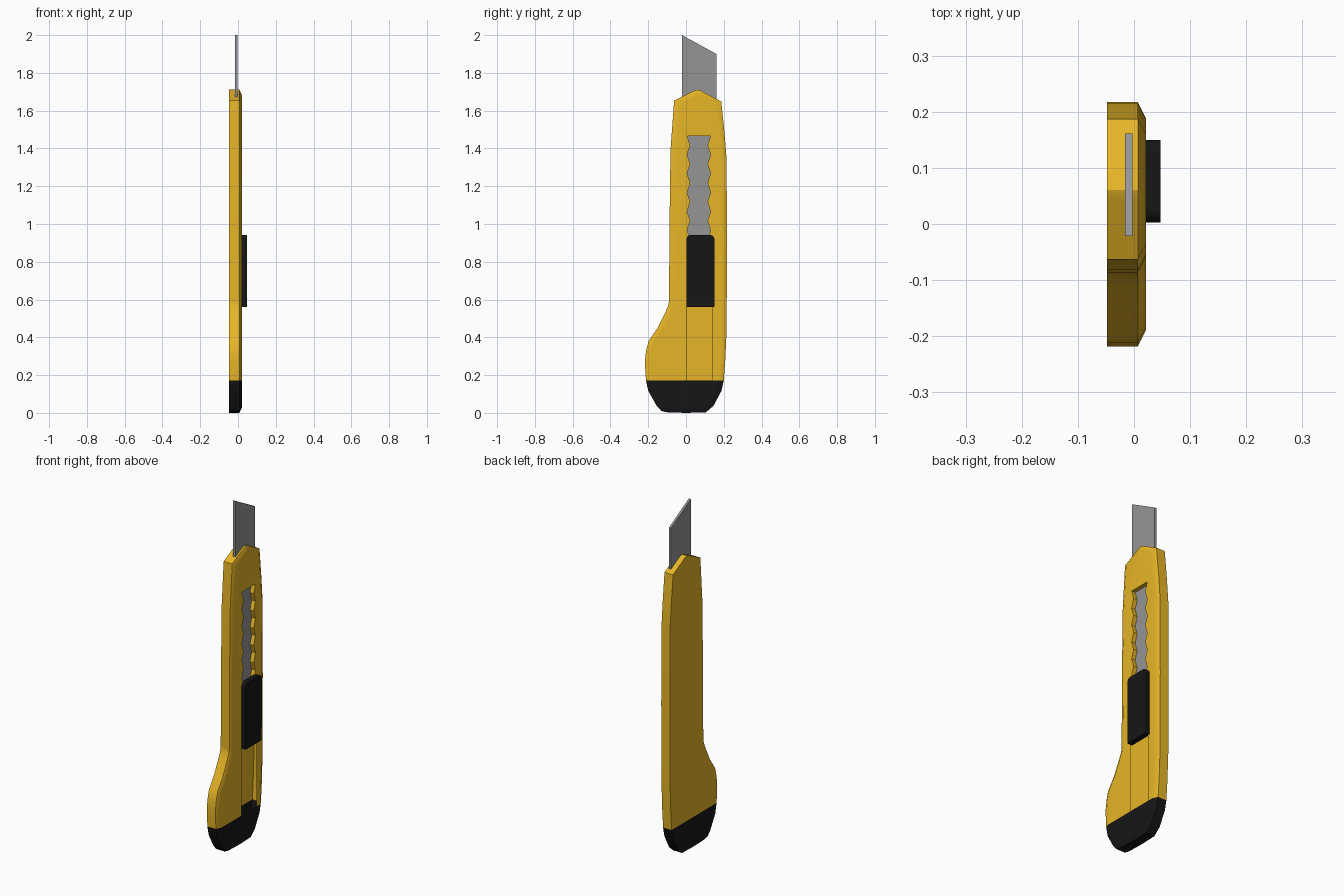
import bpy, bmesh, math
from mathutils import Vector

if "Cube" in bpy.data.objects:
    bpy.data.objects.remove(bpy.data.objects["Cube"])


def material(name, color):
    m = bpy.data.materials.new(name)
    m.diffuse_color = (*color, 1)
    m.use_nodes = True
    m.node_tree.nodes["Principled BSDF"].inputs["Base Color"].default_value = m.diffuse_color
    return m


def offset(pts, d):
    """Mitred inward offset of a counter-clockwise (y, z) outline."""
    out = []
    for i, p in enumerate(pts):
        a, b, c = Vector(pts[i - 1]), Vector(p), Vector(pts[(i + 1) % len(pts)])
        e1, e2 = (b - a).normalized(), (c - b).normalized()
        n1, n2 = Vector((-e1.y, e1.x)), Vector((-e2.y, e2.x))
        out.append(b + (n1 + n2) * d / (1 + n1.dot(n2)))
    return out


def loft(name, loops, mat=None, keep=None):
    """Solid from (x, outline) loops; keep=(z, side) slices it at a height."""
    bm = bmesh.new()
    rings = [[bm.verts.new((x, y, z)) for y, z in pts] for x, pts in loops]
    n = len(rings[0])
    for r, s in zip(rings, rings[1:]):
        for i in range(n):
            j = (i + 1) % n
            bm.faces.new((r[i], r[j], s[j], s[i]))
    bm.faces.new(rings[0][::-1])
    bm.faces.new(rings[-1])
    if keep:
        z, side = keep
        res = bmesh.ops.bisect_plane(
            bm, geom=bm.verts[:] + bm.edges[:] + bm.faces[:],
            plane_co=(0, 0, z), plane_no=(0, 0, side), clear_inner=True)
        cut = [e for e in res["geom_cut"] if isinstance(e, bmesh.types.BMEdge)]
        bmesh.ops.holes_fill(bm, edges=cut, sides=0)
    bmesh.ops.recalc_face_normals(bm, faces=bm.faces[:])
    me = bpy.data.meshes.new(name)
    bm.to_mesh(me)
    bm.free()
    ob = bpy.data.objects.new(name, me)
    bpy.context.collection.objects.link(ob)
    if mat:
        me.materials.append(mat)
    return ob


def activate(ob):
    bpy.ops.object.select_all(action='DESELECT')
    ob.select_set(True)
    bpy.context.view_layer.objects.active = ob


def cut(ob, cutter):
    activate(ob)
    mod = ob.modifiers.new("cut", 'BOOLEAN')
    mod.operation, mod.solver, mod.object = 'DIFFERENCE', 'EXACT', cutter
    bpy.ops.object.modifier_apply(modifier=mod.name)
    bpy.data.objects.remove(cutter)


def smooth(ob):
    activate(ob)
    bpy.ops.object.shade_smooth_by_angle(angle=math.radians(30))
    mod = ob.modifiers.new("weighted", 'WEIGHTED_NORMAL')
    mod.keep_sharp = True


yellow = material("yellow_plastic", (0.79, 0.46, 0.02))
black = material("black_plastic", (0.008, 0.008, 0.008))
grey = material("steel", (0.3, 0.3, 0.3))

# Handle outline (y, z), counter-clockwise from the bottom
outline = [(-0.13, 0.01), (-0.1, 0.003), (0, 0), (0.105, 0.003), (0.145, 0.037),
           (0.188, 0.117), (0.2, 0.172), (0.208, 0.28), (0.215, 0.44),
           (0.217, 0.9), (0.215, 1.34), (0.205, 1.47), (0.187, 1.648),
           (0.078, 1.706), (0.061, 1.711), (0.045, 1.706), (-0.063, 1.653),
           (-0.082, 1.39), (-0.087, 1.02), (-0.09, 0.593), (-0.095, 0.565),
           (-0.108, 0.535), (-0.15, 0.45), (-0.198, 0.38), (-0.211, 0.33),
           (-0.218, 0.27), (-0.212, 0.172), (-0.2, 0.117), (-0.155, 0.037)]
shell = [(-0.048, outline), (0.007, outline), (0.021, offset(outline, 0.028))]

handle = loft("handle", shell, yellow, (0.172, 1))
end_cap = loft("end_cap", shell, black, (0.172, -1))

# Window with wavy sides, cut down to the blade
left = []
for i in range(12):
    z = 1.467 - i * 0.05
    left.append((0.006 if i % 2 == 0 else 0.022, z))
right = [(0.136 - y, z) for y, z in left]
wave = left + right[::-1]
cut(handle, loft("window_cutter", [(-0.003, wave), (0.1, wave)]))

# Shallow slider track below the window
track = [(0.003, 0.1), (0.138, 0.1), (0.138, 0.7), (0.003, 0.7)]
cut(handle, loft("track_cutter", [(0.017, track), (0.1, track)]))

# Thumb slider with rounded upper corners
r = 0.022
arc = [(math.cos(a), math.sin(a)) for a in (math.pi / 8 * k for k in range(5))]
slider_pts = [(0.003, 0.56), (0.15, 0.56)]
slider_pts += [(0.15 - r + r * c, 0.942 - r + r * s) for c, s in arc]
slider_pts += [(0.003 + r - r * c, 0.942 - r + r * s) for c, s in arc[::-1]]
slider = loft("thumb_slider", [(0.015, slider_pts), (0.047, slider_pts)], black)

# Blade with slanted tip, running down inside the handle
blade_pts = [(-0.021, 0.75), (0.161, 0.75), (0.161, 1.9), (-0.021, 2.0)]
blade = loft("blade", [(-0.016, blade_pts), (-0.0028, blade_pts)], grey)

for ob in (handle, end_cap, slider):
    smooth(ob)
